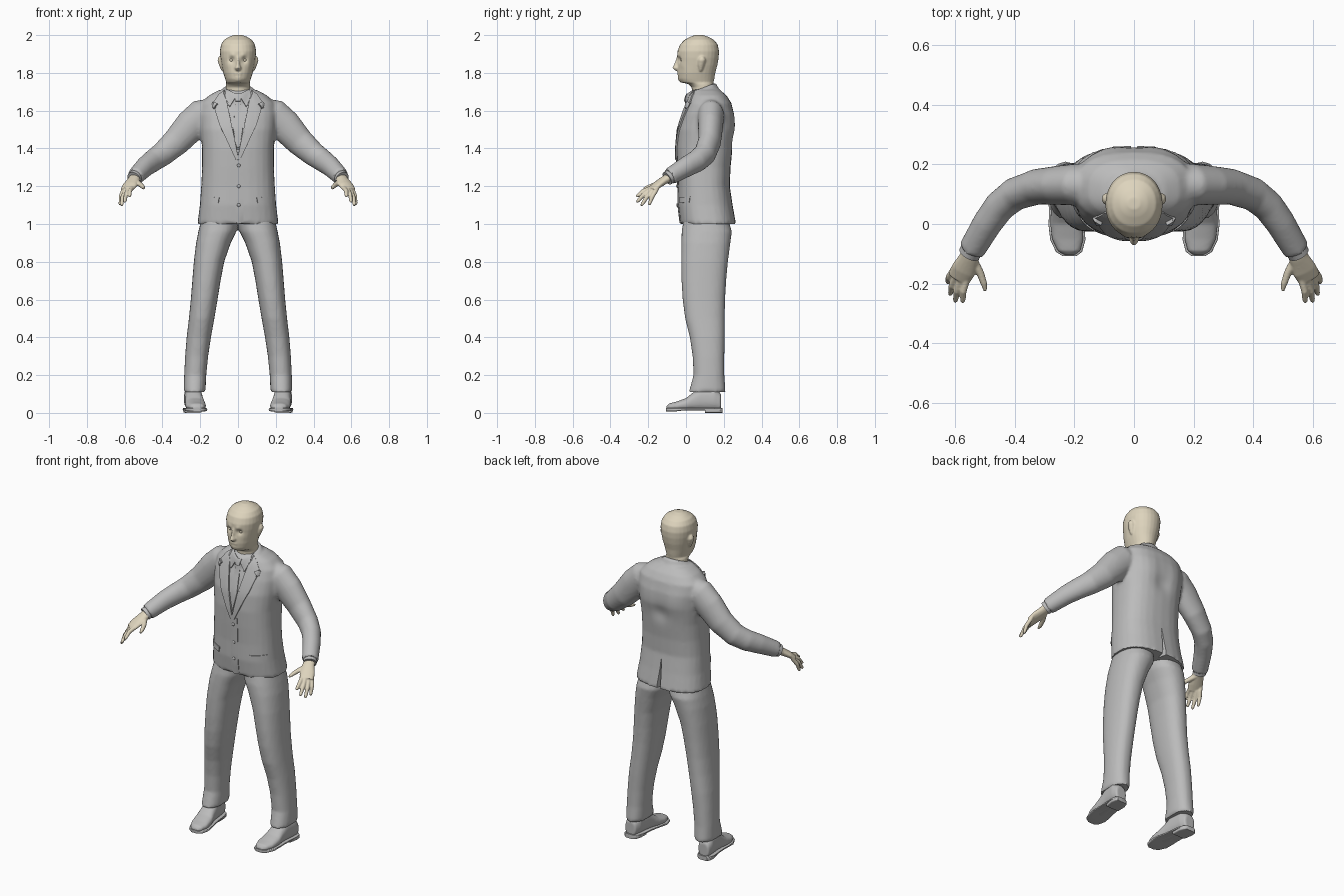
import bpy
import bmesh
import math
from mathutils import Vector
from mathutils.bvhtree import BVHTree

cube = bpy.data.objects.get("Cube")
if cube:
    bpy.data.objects.remove(cube)


def material(name, rgb):
    mat = bpy.data.materials.new(name)
    mat.use_nodes = True
    mat.diffuse_color = (*rgb, 1)
    mat.node_tree.nodes["Principled BSDF"].inputs["Base Color"].default_value = (*rgb, 1)
    return mat


GREY = material("suit grey", (0.5, 0.5, 0.5))
SKIN = material("pale skin", (0.73, 0.66, 0.51))


# Cross-section helpers: a ring is (centre, axis, axis, squareness)
def slab(z, x0, x1, y0, y1, power=2.0, tilt=0.0):
    return (Vector(((x0 + x1) / 2, (y0 + y1) / 2, z)), Vector(((x1 - x0) / 2, 0, 0)),
            Vector((0, (y1 - y0) / 2, tilt)), power)


def stack(rows, power=2.0):
    return [slab(z, -w, w, y0, y1, power) for z, w, y0, y1 in rows]


def tube(path, side=1):
    points = [Vector((side * p[0], p[1], p[2])) for p in path]
    rings = []
    for i, p in enumerate(path):
        along = (points[min(i + 1, len(path) - 1)] - points[max(i - 1, 0)]).normalized()
        across = along.cross(Vector((0, 0, 1))).normalized()
        rings.append((points[i], across * p[3], across.cross(along) * p[-1], 2.0))
    return rings


def loft(bm, rings, sides=28):
    loops = []
    for centre, u, v, power in rings:
        loop = []
        for k in range(sides):
            c, s = math.cos(math.tau * k / sides), math.sin(math.tau * k / sides)
            c, s = (math.copysign(abs(t) ** (2 / power), t) for t in (c, s))
            loop.append(bm.verts.new(centre + u * c + v * s))
        loops.append(loop)
    for a, b in zip(loops, loops[1:]):
        for k in range(sides):
            j = (k + 1) % sides
            bm.faces.new((a[k], a[j], b[j], b[k]))
    bm.faces.new(loops[0])
    bm.faces.new(loops[-1])


def finish(name, bm, mat):
    mesh = bpy.data.meshes.new(name)
    bm.to_mesh(mesh)
    bm.free()
    obj = bpy.data.objects.new(name, mesh)
    bpy.context.collection.objects.link(obj)
    mesh.materials.append(mat)
    return obj


def activate(obj):
    bpy.ops.object.select_all(action="DESELECT")
    obj.select_set(True)
    bpy.context.view_layer.objects.active = obj


def modify(obj, kind, **settings):
    activate(obj)
    mod = obj.modifiers.new(kind.title(), kind)
    for key, value in settings.items():
        setattr(mod, key, value)
    bpy.ops.object.modifier_apply(modifier=mod.name)


def smooth(obj, angle=40):
    activate(obj)
    bpy.ops.object.shade_smooth_by_angle(angle=math.radians(angle))


# Build lofts as one object; a voxel size fuses them into one skin
def solid(name, mat, lofts, voxel=0, sides=28):
    bm = bmesh.new()
    for rings in lofts:
        loft(bm, rings, sides)
    bmesh.ops.recalc_face_normals(bm, faces=bm.faces)
    obj = finish(name, bm, mat)
    if voxel:
        modify(obj, "REMESH", mode="VOXEL", voxel_size=voxel)
        modify(obj, "SMOOTH", factor=0.5, iterations=3)
    smooth(obj)
    return obj


def sculpt(obj, x, y, z, radius, push):
    for s in (1, -1):
        centre = Vector((s * x, y, z))
        for v in obj.data.vertices:
            v.co.y += push * math.exp(-((v.co - centre).length / radius) ** 2)


# Jacket: torso, collar stand and sleeves
torso = stack([(1.0, .215, -.03, .265), (1.1, .202, -.042, .247), (1.2, .195, -.042, .232),
               (1.3, .19, -.047, .236), (1.4, .19, -.05, .247), (1.5, .2, -.042, .256),
               (1.58, .205, -.018, .253), (1.64, .195, .005, .24), (1.68, .155, .02, .215),
               (1.71, .1, .035, .18)], 2.5)
collar = [slab(1.6, -.1, .1, .0, .2), slab(1.67, -.098, .098, .0, .19, 2, .015),
          slab(1.72, -.078, .078, .012, .158, 2, .028)]
arm = [(.12, .13, 1.6, .06, .07), (.19, .132, 1.575, .07, .088), (.25, .13, 1.52, .066, .086),
       (.325, .125, 1.437, .06, .075), (.4, .1, 1.37, .056, .065), (.45, .06, 1.335, .053, .06),
       (.49, .005, 1.305, .05, .055), (.545, -.088, 1.25, .045, .045)]
jacket = solid("jacket", GREY, [torso, collar, tube(arm), tube(arm, -1)], .01)
sculpt(jacket, .09, .25, 1.53, .07, .008)
sculpt(jacket, 0, .25, 1.45, .05, -.006)

# Back vent
cutter = solid("vent_cutter", GREY, [[slab(.97, -.014, .014, .2, .32), slab(1.17, -.003, .003, .21, .3)]],
               sides=4)
cutter.hide_render = True
modify(jacket, "BOOLEAN", object=cutter, operation="DIFFERENCE", solver="EXACT")
bpy.data.objects.remove(cutter)
smooth(jacket, 50)

front = bmesh.new()
front.from_mesh(jacket.data)
TREE = BVHTree.FromBMesh(front)
front.free()


def front_y(x, z):
    hit = TREE.ray_cast(Vector((x, -1, z)), Vector((0, 1, 0)))[0]
    return hit.y if hit else TREE.find_nearest(Vector((x, 0, z)))[0].y


# Cloth pieces laid over the jacket front
def cloth(name, outline, lift, side=1):
    bm = bmesh.new()
    bm.faces.new([bm.verts.new((side * x, 0, z)) for x, z in outline])
    bmesh.ops.triangulate(bm, faces=bm.faces)
    bmesh.ops.subdivide_edges(bm, edges=bm.edges, cuts=7, use_grid_fill=True)
    for v in bm.verts:
        v.co.y = front_y(v.co.x, v.co.z) - lift
    bm.normal_update()
    if sum(f.normal.y for f in bm.faces) > 0:
        bmesh.ops.reverse_faces(bm, faces=bm.faces)
    obj = finish(name, bm, GREY)
    modify(obj, "SOLIDIFY", thickness=lift + .003, offset=-1)
    smooth(obj)


def ball(name, mat, centre, size):
    bm = bmesh.new()
    bmesh.ops.create_uvsphere(bm, u_segments=16, v_segments=10, radius=1)
    for v in bm.verts:
        v.co = Vector(centre) + Vector(a * b for a, b in zip(v.co, size))
    smooth(finish(name, bm, mat), 60)


cloth("tie", [(-.014, 1.655), (-.024, 1.5), (0, 1.39), (.024, 1.5), (.014, 1.655)], .005)
cloth("tie_knot", [(-.022, 1.69), (-.013, 1.65), (.013, 1.65), (.022, 1.69)], .012)
cloth("front_overlap", [(-.014, 1.35), (-.014, 1.03), (-.005, 1.004), (.03, 1.004), (.03, 1.35)], .004)
for z in (1.31, 1.2, 1.1):
    ball("jacket_button", GREY, (.004, front_y(.004, z) - .005, z), (.009, .005, .009))

# Legs: height, inner x, outer x, front y, back y
leg = [(.11, .172, .288, .015, .21), (.2, .168, .285, .04, .203), (.3, .158, .28, .035, .203),
       (.4, .143, .272, .02, .205), (.5, .125, .26, -.005, .205), (.6, .108, .25, -.018, .207),
       (.7, .092, .242, -.024, .213), (.8, .073, .234, -.026, .222), (.9, .038, .222, -.025, .235),
       (.96, .008, .21, -.023, .243), (1.04, -.01, .19, -.01, .22)]
trousers = [[slab(z, s * a, s * b, c, d, 2.3) for z, a, b, c, d in leg] for s in (1, -1)]
solid("trousers", GREY, trousers, .01)


# Shoe section across the foot at a given depth
def foot(side, y, half, low, high, power=2.4):
    return (Vector((side * (.227 + .1 * y), y, (low + high) / 2)), Vector((half, 0, 0)),
            Vector((0, 0, (high - low) / 2)), power)


shoe = [(-.104, .018, .035), (-.09, .038, .05), (-.05, .053, .06), (0, .054, .078),
        (.04, .048, .11), (.08, .046, .14), (.15, .045, .14), (.185, .034, .1)]
thumb = [(.545, -.11, 1.228, .015), (.515, -.165, 1.207, .013), (.503, -.2, 1.196, .011),
         (.498, -.224, 1.188, .006)]
palm = [(.54, -.075, 1.255, .03, .025), (.553, -.115, 1.232, .034, .022), (.572, -.155, 1.205, .042, .019),
        (.588, -.185, 1.182, .038, .014)]
knuckles = [(.562, -.188, 1.19), (.58, -.188, 1.182), (.596, -.176, 1.176), (.608, -.16, 1.176)]
tips = [(.575, -.264, 1.145), (.6, -.262, 1.115), (.617, -.238, 1.097), (.625, -.197, 1.1)]

for s, hand_side in ((1, "left"), (-1, "right")):
    # Lapel, shirt collar wing and pocket flap
    cloth(hand_side + "_lapel", [(.072, 1.71), (.1, 1.69), (.13, 1.645), (.106, 1.635), (.125, 1.612),
                                 (.1, 1.53), (.012, 1.34), (-.004, 1.34), (.008, 1.4)], .009, s)
    cloth(hand_side + "_shirt_collar", [(.004, 1.687), (.062, 1.715), (.07, 1.68), (.045, 1.62)], .008, s)
    cloth(hand_side + "_pocket_flap", [(.1, 1.14), (.105, 1.11), (.18, 1.115), (.182, 1.145)], .006, s)

    # Shoe upper, sole and heel
    solid(hand_side + "_shoe", GREY, [[foot(s, y, w, .012, top) for y, w, top in shoe]], .006)
    solid(hand_side + "_sole", GREY, [[foot(s, y - .003, w + .006, .008 if y < 0 else .014, .026, 6)
                                       for y, w, top in shoe]])
    solid(hand_side + "_heel", GREY, [[foot(s, y, w, 0, .026, 6) for y, w in
                                       ((.1, .044), (.15, .048), (.18, .042), (.192, .028))]])

    # Shirt cuff and hand
    solid(hand_side + "_shirt_cuff", GREY, [tube([(.53, -.06, 1.266, .037), (.552, -.1, 1.241, .037)], s)])
    lofts = [tube(palm, s), tube(thumb, s)]
    for base, tip in zip(knuckles, tips):
        a, b = Vector(base), Vector(tip)
        middle = a.lerp(b, .5) + Vector((.004, 0, .007))
        inner = a + (a - b) * .3
        lofts.append(tube([(*inner, .011), (*a, .012), (*middle, .0115), (*a.lerp(b, .9), .009), (*b, .005)], s))
    solid(hand_side + "_hand", SKIN, lofts, .004, 16)

# Head with neck, nose and ears
skull = stack([(1.62, .064, .035, .15), (1.725, .064, .03, .145), (1.742, .064, .01, .145),
               (1.75, .062, -.028, .146), (1.768, .068, -.04, .15), (1.8, .078, -.044, .155),
               (1.84, .086, -.043, .166), (1.88, .093, -.046, .173), (1.915, .096, -.045, .175),
               (1.95, .09, -.032, .168), (1.975, .074, -.008, .148), (1.992, .046, .025, .115),
               (2.001, .02, .05, .088)], 2.1)
nose = stack([(1.888, .009, -.049, .01), (1.845, .012, -.063, .01), (1.826, .02, -.073, .01),
              (1.811, .015, -.056, .01)])
ears = [[slab(z, s * .07, s * x, y0, y1) for z, x, y0, y1 in
         ((1.81, .088, .07, .085), (1.84, .1, .062, .097), (1.868, .109, .063, .105), (1.886, .102, .072, .098))]
        for s in (1, -1)]
head = solid("head", SKIN, [skull, nose, *ears], .005)
sculpt(head, .035, -.04, 1.868, .017, .013)
sculpt(head, .03, -.044, 1.893, .014, -.005)
sculpt(head, .055, -.01, 1.84, .02, -.004)
sculpt(head, .011, -.045, 1.795, .009, -.004)
sculpt(head, .009, -.045, 1.777, .008, -.004)
sculpt(head, .008, -.04, 1.757, .014, -.004)
sculpt(head, .095, .08, 1.855, .008, .004)
for s in (1, -1):
    ball("left_eye" if s > 0 else "right_eye", SKIN, (s * .034, -.018, 1.868), (.013, .012, .011))
